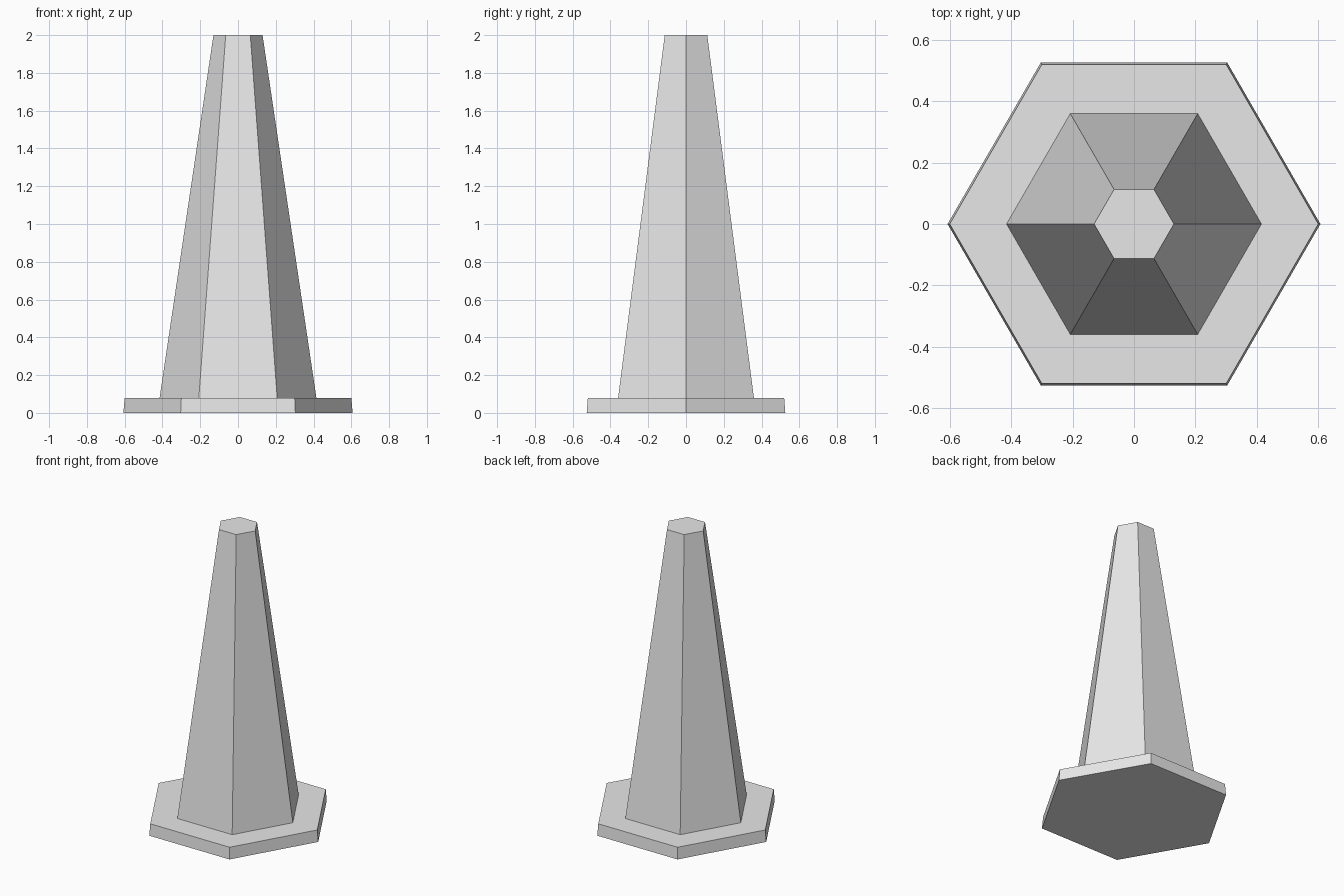
import bpy
import bmesh
from math import cos, sin, pi

SIDES = 6

cube = bpy.data.objects.get("Cube")
if cube:
    bpy.data.objects.remove(cube, do_unlink=True)

grey = bpy.data.materials.new("light_grey")
grey.use_nodes = True
colour = (0.8, 0.8, 0.8, 1)
grey.diffuse_color = colour
for node in grey.node_tree.nodes:
    if node.type == "BSDF_PRINCIPLED":
        node.inputs["Base Color"].default_value = colour


def frustum(name, r_low, z_low, r_high, z_high, floor=True):
    """Tapered six-sided prism with corners on the x axis."""
    bm = bmesh.new()
    angles = [2 * pi * i / SIDES for i in range(SIDES)]
    low, high = [
        [bm.verts.new((r * cos(a), r * sin(a), z)) for a in angles]
        for r, z in ((r_low, z_low), (r_high, z_high))
    ]
    for i in range(SIDES):
        j = (i + 1) % SIDES
        bm.faces.new((low[i], low[j], high[j], high[i]))
    bm.faces.new(high)
    if floor:
        bm.faces.new(low[::-1])
    mesh = bpy.data.meshes.new(name)
    bm.to_mesh(mesh)
    bm.free()
    mesh.materials.append(grey)
    obj = bpy.data.objects.new(name, mesh)
    bpy.context.collection.objects.link(obj)
    return obj


# Flat foot plate
frustum("base_plate", 0.607, 0, 0.6, 0.08)

# Tall tapered body, standing on the plate
frustum("cone_body", 0.415, 0.08, 0.13, 2, floor=False)
